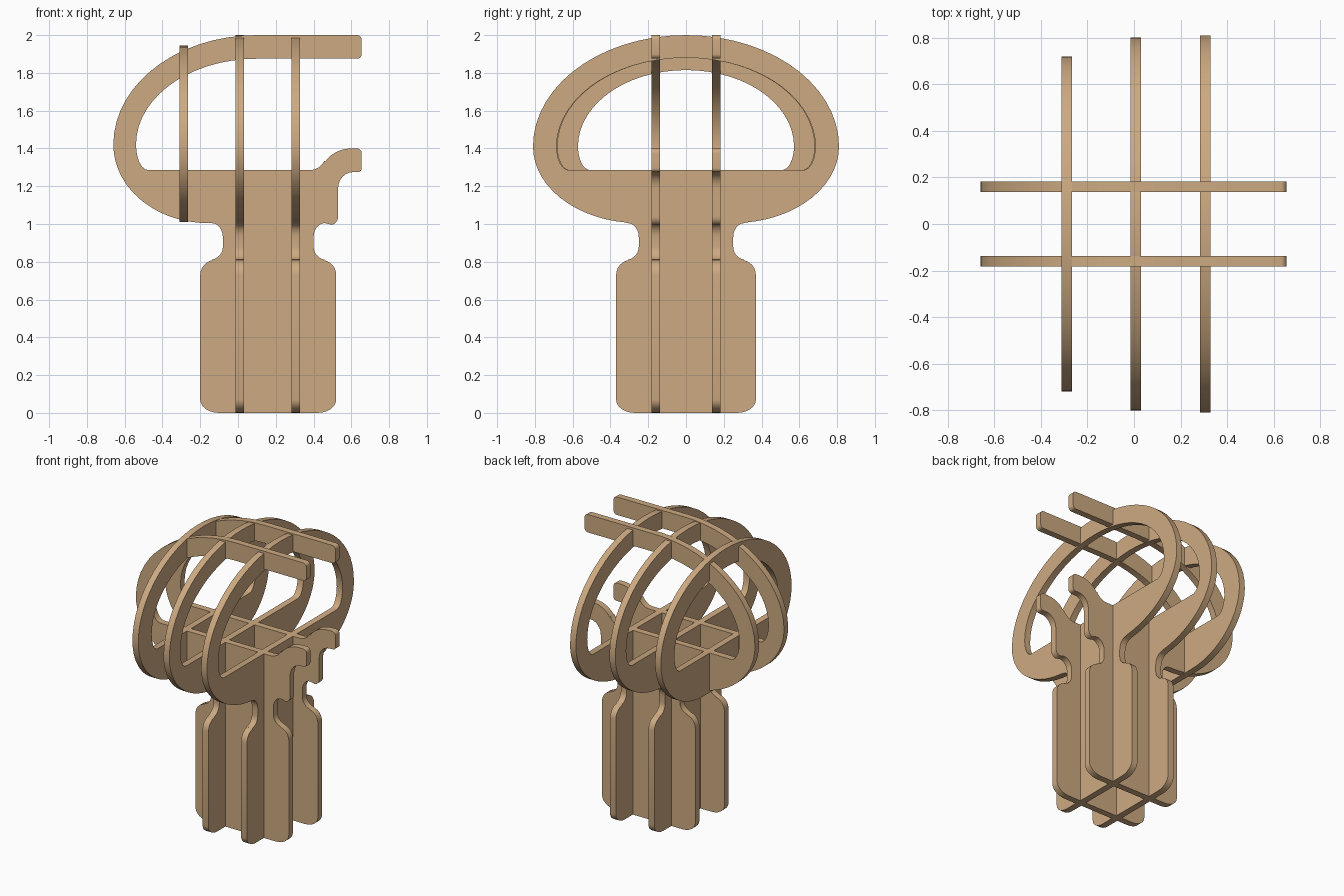
import bpy, bmesh
from math import radians, sin, cos, pi

cube = bpy.data.objects.get("Cube")
if cube:
    bpy.data.objects.remove(cube, do_unlink=True)

THICK = 0.045
MID = 1.41      # height of the widest point of the head
FLOOR = 1.285   # flat floor of the head opening

wood = bpy.data.materials.new("light plywood")
wood.use_nodes = True
tan = (0.61, 0.40, 0.22, 1)
wood.diffuse_color = tan
bsdf = wood.node_tree.nodes["Principled BSDF"]
bsdf.inputs["Base Color"].default_value = tan
bsdf.inputs["Roughness"].default_value = 0.8


def arc(cu, cv, ru, rv, a0, a1):
    """Points on an elliptical arc, angles in degrees."""
    n = max(4, round(abs(a1 - a0) / 6)) if ru > 0.2 else 6
    angles = [radians(a0 + (a1 - a0) * i / n) for i in range(n + 1)]
    return [(cu + ru * cos(a), cv + rv * sin(a)) for a in angles]


def mirrored(half):
    """Closed outline from its right half, listed top to bottom."""
    return half + [(-u, v) for u, v in reversed(half)]


def clean(points):
    out = []
    for p in points:
        if not out or abs(p[0] - out[-1][0]) + abs(p[1] - out[-1][1]) > 1e-4:
            out.append(p)
    if abs(out[0][0] - out[-1][0]) + abs(out[0][1] - out[-1][1]) < 1e-4:
        out.pop()
    return out


def panel(name, outlines, location, turn):
    """Flat upright board cut from outlines; inner outlines become holes."""
    curve = bpy.data.curves.new(name, "CURVE")
    curve.dimensions = "2D"
    curve.fill_mode = "BOTH"
    curve.extrude = THICK / 2
    for outline in outlines:
        pts = clean(outline)
        spline = curve.splines.new("POLY")
        spline.points.add(len(pts) - 1)
        for point, (u, v) in zip(spline.points, pts):
            point.co = (u, v, 0, 1)
        spline.use_cyclic_u = True
    helper = bpy.data.objects.new(name + "_curve", curve)
    bpy.context.collection.objects.link(helper)
    bpy.context.view_layer.update()
    graph = bpy.context.evaluated_depsgraph_get()
    mesh = bpy.data.meshes.new_from_object(helper.evaluated_get(graph))
    bpy.data.objects.remove(helper, do_unlink=True)

    bm = bmesh.new()
    bm.from_mesh(mesh)
    bmesh.ops.remove_doubles(bm, verts=bm.verts, dist=1e-5)
    bmesh.ops.recalc_face_normals(bm, faces=bm.faces)
    bm.to_mesh(mesh)
    bm.free()
    mesh.materials.clear()
    mesh.materials.append(wood)

    obj = bpy.data.objects.new(name, mesh)
    obj.location = location
    obj.rotation_euler = (pi / 2, 0, turn)
    bpy.context.collection.objects.link(obj)
    bpy.ops.object.select_all(action="DESELECT")
    obj.select_set(True)
    bpy.context.view_layer.objects.active = obj
    bpy.ops.object.shade_smooth_by_angle(angle=radians(30))
    return obj


# Right half of the neck and handle, top to bottom
handle = (arc(0.31, 0.93, 0.06, 0.075, 90, 180)
          + arc(0.32, 0.88, 0.07, 0.07, 180, 260)
          + arc(0.29, 0.73, 0.08, 0.08, 80, 0)
          + arc(0.27, 0.07, 0.10, 0.07, 0, -90))


def head(width, top, base, end):
    """Right half of the rounded head."""
    return (arc(0, MID, width, top - MID, 90, 0)
            + arc(0.25, MID, width - 0.25, MID - base, 0, end))


def opening(width, top):
    """D-shaped window with a flat floor."""
    return mirrored(arc(0, MID, width, top - MID, 90, 0)
                    + arc(width - 0.065, MID, 0.065, MID - FLOOR, 0, -90))


# Cross panels
panel("middle_cross_panel",
      [mirrored(head(0.80, 2.0, 1.005, -83) + handle), opening(0.68, 1.88)],
      (0.008, 0, 0), pi / 2)
panel("outer_cross_panel",
      [mirrored(head(0.81, 2.0, 1.005, -83) + handle), opening(0.685, 1.88)],
      (0.305, 0, 0), pi / 2)
panel("small_cross_panel",
      [mirrored(head(0.72, 1.945, 1.01, -90)), opening(0.572, 1.815)],
      (-0.288, 0, 0), pi / 2)

# Long panels: open jaw with an upper arm and a lower hooked lip
center = 0.16
stem_left = [(center - u + 0.01, v) for u, v in handle]
stem_right = [(center + u - 0.01, v) for u, v in reversed(handle)]
upper_back = (arc(0.63, 1.975, 0.025, 0.025, 0, 90)
              + arc(0.1, 1.42, 0.76, 0.58, 90, 180)
              + arc(-0.16, 1.42, 0.5, 0.415, 180, 265))
lip = (arc(0.49, 1.04, 0.04, 0.045, -80, 0)
       + arc(0.61, 1.19, 0.08, 0.085, 180, 90)
       + arc(0.635, 1.295, 0.02, 0.02, -90, 0)
       + arc(0.63, 1.375, 0.025, 0.025, 0, 90)
       + arc(0.6, 1.26, 0.16, 0.14, 90, 150)
       + arc(0.38, 1.385, 0.09, 0.1, -30, -90))
inside = (arc(-0.475, 1.42, 0.065, 0.135, 270, 180)
          + arc(0.1, 1.42, 0.64, 0.455, 180, 90)
          + arc(0.63, 1.9, 0.025, 0.025, -90, 0))
jaw = upper_back + stem_left + stem_right + lip + inside

for name, y in (("right_long_panel", -0.16), ("left_long_panel", 0.16)):
    panel(name, [jaw], (0, y, 0), 0)
